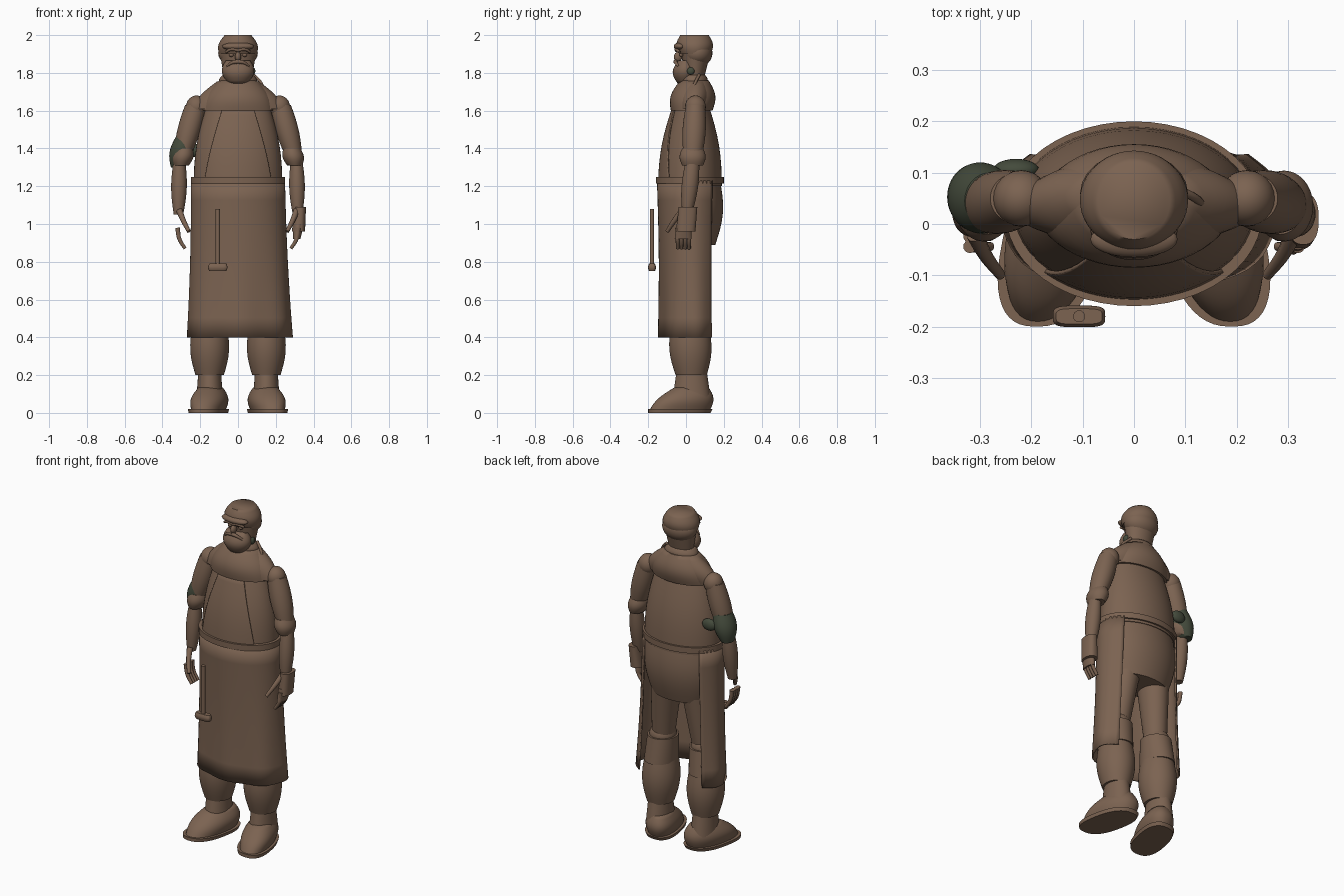
import bpy
import bmesh
from math import sin, cos, pi, copysign
from mathutils import Matrix, Vector

if "Cube" in bpy.data.objects:
    bpy.data.objects.remove(bpy.data.objects["Cube"], do_unlink=True)


def make_material(name, colour):
    material = bpy.data.materials.new(name)
    material.use_nodes = True
    material.diffuse_color = colour
    shader = material.node_tree.nodes["Principled BSDF"]
    shader.inputs["Base Color"].default_value = colour
    return material


BROWN = make_material("worn brown", (.2, .125, .083, 1))
GREEN = make_material("dark green", (.058, .07, .045, 1))


def link(name, data, material):
    data.materials.append(material)
    obj = bpy.data.objects.new(name, data)
    bpy.context.collection.objects.link(obj)
    return obj


def finish(name, bm, material):
    """Turn a bmesh into a smooth shaded object."""
    bmesh.ops.recalc_face_normals(bm, faces=bm.faces)
    mesh = bpy.data.meshes.new(name)
    bm.to_mesh(mesh)
    bm.free()
    mesh.polygons.foreach_set("use_smooth", [True] * len(mesh.polygons))
    mesh.set_sharp_from_angle(angle=1)
    return link(name, mesh, material)


def power(value, exponent):
    return copysign(abs(value) ** exponent, value)


def loft(name, bottom, top, bulge=0, material=BROWN, side=1, sweep=None,
         square=1, shear=0, ripple=0, steps=8, count=48):
    """Skin oval sections between two ends, each end being
    (z, centre x, half width, front y, back y), swollen by bulge midway.
    sweep gives the bottom and top half angle of an open sheet."""
    bm = bmesh.new()
    rows = []
    for i in range(steps + 1):
        t = i / steps
        z, cx, half, front, back = (
            low + (high - low) * t for low, high in zip(bottom, top))
        middle, depth = (front + back) / 2, (back - front) / 2
        reach = sweep[0] + (sweep[1] - sweep[0]) * t if sweep else pi
        row = []
        for k in range(count + 1 if sweep else count):
            a = reach * (2 * k / count - 1)
            out = bulge * sin(pi * t) + ripple * (1 - t) ** 2 * cos(7 * a)
            x = cx + (half + out) * power(sin(a), square)
            y = middle - (depth + out) * power(cos(a), square)
            row.append(bm.verts.new(((x - shear * y) * side, y, z)))
        rows.append(row)
    for low, high in zip(rows, rows[1:]):
        for k in range(count):
            n = (k + 1) % len(low)
            bm.faces.new((low[k], low[n], high[n], high[k]))
    if not sweep:
        bm.faces.new(rows[0])
        bm.faces.new(rows[-1])
    obj = finish(name, bm, material)
    if sweep:
        thick = obj.modifiers.new("cloth thickness", "SOLIDIFY")
        thick.thickness = .008
        thick.offset = 0
    return obj


def ball(name, place, size, material=BROWN):
    bm = bmesh.new()
    bmesh.ops.create_uvsphere(bm, u_segments=24, v_segments=16, radius=1)
    bm.transform(Matrix.Translation(place) @ Matrix.Diagonal((*size, 1)))
    return finish(name, bm, material)


def tube(name, points, radius, tip=1, side=1):
    """Round tube through the points, narrowing to tip."""
    curve = bpy.data.curves.new(name, "CURVE")
    curve.dimensions = "3D"
    curve.bevel_depth = radius
    curve.bevel_resolution = 3
    curve.resolution_u = 6
    curve.use_fill_caps = True
    spline = curve.splines.new("BEZIER")
    spline.bezier_points.add(len(points) - 1)
    for i, (point, (x, y, z)) in enumerate(zip(spline.bezier_points, points)):
        point.co = Vector((x * side, y, z))
        point.handle_left_type = point.handle_right_type = "AUTO"
        point.radius = 1 + (tip - 1) * i / (len(points) - 1)
    return link(name, curve, BROWN)


# Torso and the bib lying on its front
loft("torso", (1.2, 0, .235, -.14, .19), (1.63, 0, .165, -.06, .12), .02)
loft("bib", (1.2, 0, .24, -.145, .195), (1.63, 0, .17, -.065, .125), .02,
     sweep=(.85, .47))

# Sloping shoulders, cape and collar
loft("shoulder_yoke", (1.61, 0, .24, -.04, .11), (1.755, 0, .11, 0, .11), .022)
loft("shoulder_cape", (1.6, 0, .19, -.08, .14), (1.76, 0, .1, -.03, .12), .025)
loft("collar", (1.74, 0, .1, -.02, .11), (1.79, 0, .08, -.02, .1), .01)
tube("neck_cord", [(.08, .07, 1.79), (.12, .05, 1.75), (.14, .03, 1.7)], .008)

# Belt, trouser seat and wrap-around apron
loft("belt", (1.215, 0, .25, -.16, .2), (1.25, 0, .25, -.16, .2))
loft("trouser_seat", (.89, 0, .18, -.06, .155), (1.23, 0, .22, -.12, .18), .028)
loft("apron", (.4, .01, .275, -.14, .2), (1.23, 0, .245, -.15, .195), -.006,
     sweep=(2.25, 2.3), ripple=.005)

# Legs, footwear and arms, mirrored
for side, label in ((1, "left"), (-1, "right")):
    loft(label + "_thigh", (.55, .14, .06, -.04, .08),
         (.96, .1, .085, -.06, .14), side=side)
    ball(label + "_knee", (.14 * side, .02, .6), (.075, .08, .07))
    loft(label + "_boot_top", (.45, .15, .09, -.09, .13),
         (.6, .14, .085, -.07, .11), side=side)
    loft(label + "_boot_leg", (.2, .15, .075, -.055, .11),
         (.46, .15, .09, -.08, .12), .02, side=side)
    loft(label + "_ankle", (.08, .15, .07, -.07, .13),
         (.22, .15, .06, -.05, .11), side=side)
    loft(label + "_shoe", (.02, .15, .085, -.19, .13),
         (.135, .15, .06, -.06, .12), .02, side=side, shear=.2, square=.9)
    loft(label + "_sole", (0, .15, .095, -.2, .13), (.02, .15, .1, -.2, .14),
         side=side, shear=.2, square=.8)
    ball(label + "_shoulder", (.22 * side, .05, 1.62), (.055, .055, .06))
    loft(label + "_sleeve", (1.34, .3, .04, -.01, .08),
         (1.63, .225, .055, 0, .1), .014, side=side)
    loft(label + "_rolled_cuff", (1.31, .3, .04, -.02, .09),
         (1.4, .285, .045, -.02, .09), .014, side=side)
    loft(label + "_forearm", (1.05, .315, .025, -.02, .03),
         (1.34, .31, .03, 0, .07), .014, side=side)
    for n in range(4):
        y = .016 - .02 * n
        tube(f"{label}_finger_{n + 1}",
             [(.32, y, .98), (.31, y, .92), (.28, y, .87)], .013, .7, side)
    tube(label + "_thumb",
         [(.31, -.02, 1.07), (.29, -.06, 1.02), (.26, -.1, .96)], .017, .6, side)

# Left glove cuff and palm
loft("left_glove_cuff", (.96, .32, .035, -.05, .05),
     (1.09, .33, .03, -.04, .06), square=.8)
loft("left_palm", (.92, .31, .02, -.06, .03), (1, .32, .03, -.05, .03))

# Green band on the right arm, with its knot
loft("green_arm_band", (1.3, .32, .035, .015, .1), (1.46, .28, .05, -.01, .1),
     .02, GREEN, side=-1)
ball("green_knot", (-.23, .105, 1.39), (.045, .022, .035), GREEN)

# Head with round cap and its peak
loft("head", (1.75, 0, .07, 0, .09), (1.93, 0, .1, -.03, .135))
loft("cap", (1.9, 0, .1, -.035, .13), (2, 0, .07, -.03, .12), .018)
ball("cap_back", (0, .06, 1.905), (.105, .08, .075))
ball("cap_peak", (0, -.03, 1.94), (.085, .035, .022))

# Beard and face
loft("beard", (1.745, 0, .05, -.045, .03), (1.865, 0, .065, -.04, .03), .028)
ball("nose", (0, -.042, 1.885), (.016, .022, .026))
for side, label in ((1, "left"), (-1, "right")):
    tube(label + "_brow",
         [(0, -.05, 1.92), (.035, -.052, 1.925), (.065, -.035, 1.91)],
         .01, .7, side)
    tube(label + "_moustache",
         [(0, -.055, 1.86), (.03, -.055, 1.855), (.06, -.04, 1.835)],
         .012, .5, side)
    ball(label + "_eye", (.035 * side, -.025, 1.895), (.013, .01, .01))
ball("left_ear_patch", (.08, .025, 1.81), (.012, .02, .02), GREEN)

# Hammer hanging in front of the apron
tube("hammer_handle", [(-.107, -.18, 1.08), (-.107, -.18, .78)], .012)
loft("hammer_head", (.75, -.107, .045, -.195, -.165),
     (.79, -.107, .045, -.195, -.165), .006, square=.5)
